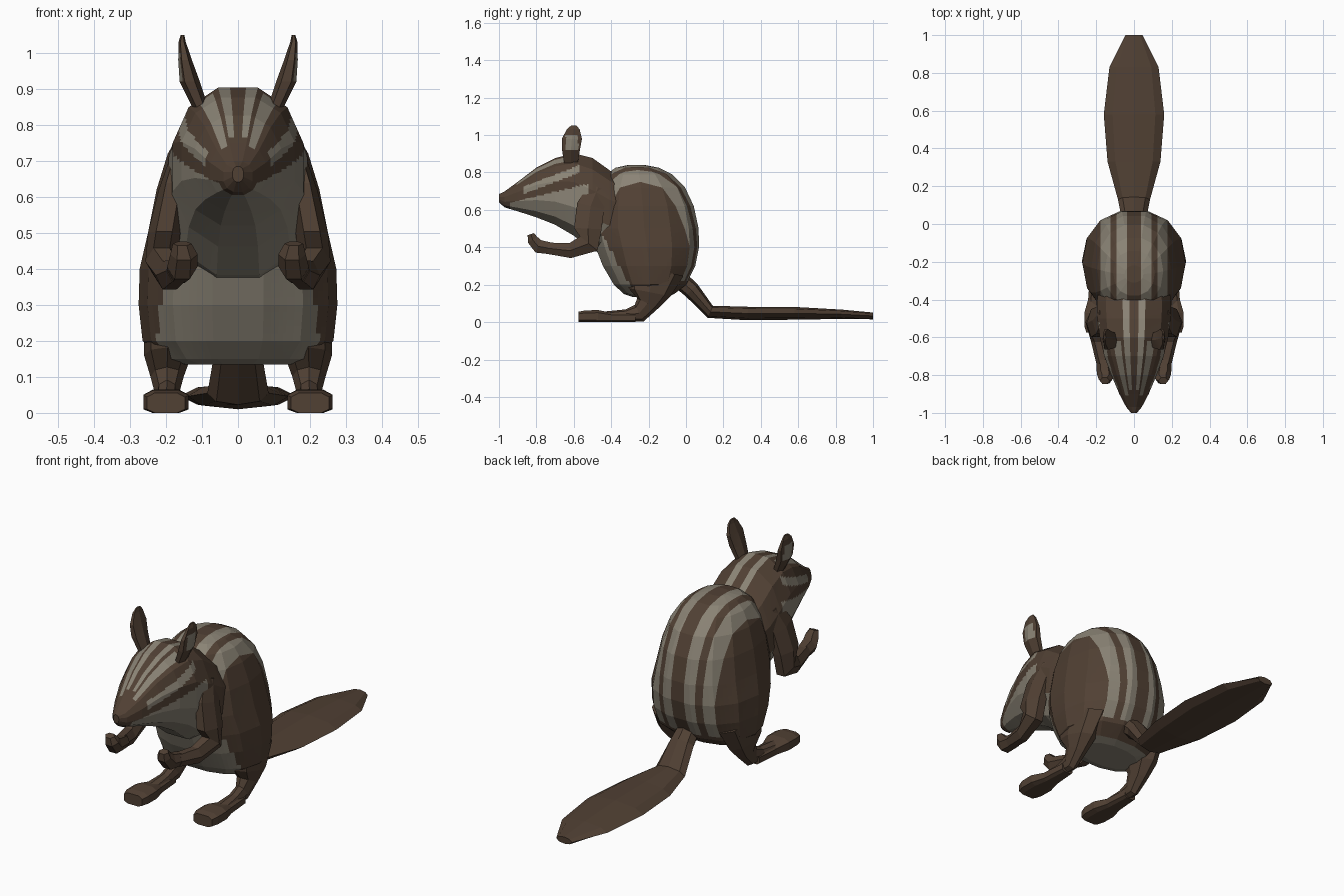
import bpy, bmesh, math
from mathutils import Vector

if "Cube" in bpy.data.objects:
    bpy.data.objects.remove(bpy.data.objects["Cube"])

def mat(name, col):
    m = bpy.data.materials.new(name)
    m.diffuse_color = (*col, 1)
    m.use_nodes = True
    m.node_tree.nodes["Principled BSDF"].inputs["Base Color"].default_value = m.diffuse_color
    return m

BROWN = mat("brown fur", (0.082, 0.052, 0.034))
CREAM = mat("pale fur", (0.255, 0.228, 0.178))

def loft(name, secs, sides, axis=None, cuts=0, rule=None, planes=(), power=1.0, side=1, phase=0.0):
    """Skin rings (x, y, z, half width, half height) along a path; rule picks pale faces."""
    bm = bmesh.new()
    pts = [Vector((s[0] * side, s[1], s[2])) for s in secs]
    rings = []
    for i, s in enumerate(secs):
        t = pts[min(i + 1, len(pts) - 1)] - pts[max(i - 1, 0)]
        t = Vector(axis) if axis else Vector((0, t.y, t.z)).normalized()
        up = t.cross(Vector((1, 0, 0)))
        ring = []
        for k in range(sides):
            a = 2 * math.pi * k / sides + phase
            c, d = math.cos(a), math.sin(a)
            c = math.copysign(abs(c) ** power, c)
            d = math.copysign(abs(d) ** power, d)
            p = pts[i] + Vector((1, 0, 0)) * c * s[3] + up * d * s[4]
            p.z = max(p.z, 0)
            ring.append(bm.verts.new(p))
        rings.append(ring)
    for a, b in zip(rings, rings[1:]):
        for k in range(sides):
            j = (k + 1) % sides
            bm.faces.new((a[k], a[j], b[j], b[k]))
    caps = [bm.faces.new(rings[0]), bm.faces.new(rings[-1])]
    if rule:
        bmesh.ops.poke(bm, faces=caps)
    if cuts:
        bmesh.ops.subdivide_edges(bm, edges=bm.edges[:], cuts=cuts, use_grid_fill=True)
    for x in planes:
        for sx in (x, -x):
            bmesh.ops.bisect_plane(bm, geom=bm.verts[:] + bm.edges[:] + bm.faces[:],
                                   plane_co=(sx, 0, 0), plane_no=(1, 0, 0))
    bmesh.ops.recalc_face_normals(bm, faces=bm.faces[:])
    bm.normal_update()
    if rule:
        for f in bm.faces:
            f.material_index = int(rule(f.calc_center_median(), f.normal))
    me = bpy.data.meshes.new(name)
    bm.to_mesh(me)
    bm.free()
    me.materials.append(BROWN)
    me.materials.append(CREAM)
    ob = bpy.data.objects.new(name, me)
    bpy.context.collection.objects.link(ob)
    return ob

# Body: horizontal rings (z, front y, back y, half width)
body = [(.135, -.29, -.10, .16), (.15, -.335, -.06, .22), (.20, -.39, .005, .265),
        (.30, -.45, .055, .276), (.40, -.49, .076, .273), (.50, -.52, .074, .25),
        (.62, -.51, .048, .226), (.72, -.48, .0, .195), (.79, -.43, -.07, .155),
        (.825, -.38, -.14, .11), (.84, -.31, -.22, .05)]

def body_rule(p, n):
    if p.y < -.25 - .53 * (p.z - .1) or n.z < -.8:
        return p.z < .62                                   # belly and chest
    x, z = abs(p.x), p.z
    return p.y > -.4 and z > .22 and (.037 < x < .092 or .125 < x < .178)

loft("body", [(0, (f + b) / 2, z, w, (b - f) / 2) for z, f, b, w in body], 14,
     axis=(0, 0, 1), cuts=4, rule=body_rule, planes=(.037, .092, .125, .178), power=.9)

# Head and neck: upright rings (y, bottom z, top z, half width)
head = [(-1.0, .640, .685, .016), (-.97, .612, .70, .042), (-.90, .590, .752, .080),
        (-.80, .556, .83, .124), (-.70, .515, .882, .162), (-.60, .455, .91, .187),
        (-.50, .375, .885, .2), (-.41, .35, .82, .202), (-.25, .42, .70, .18)]

def head_width(y):
    for a, b in zip(head, head[1:]):
        if y <= b[0]:
            return a[3] + (b[3] - a[3]) * (y - a[0]) / (b[0] - a[0])
    return head[-1][3]

def head_rule(p, n):
    s = abs(p.x) / head_width(p.y)
    if n.z > .1 and p.z > .7:
        if -.88 < p.y and .1 < s < .29:                    # crown stripes
            return True
        if -.91 < p.y < -.62 and .40 < s < .62:            # brow stripes
            return True
    if s > .6 and -.87 < p.y < -.57:                       # stripe behind the eye
        if abs(p.z - (.708 + .38 * (p.y + .86))) < .02:
            return True
    if -.94 < p.y < -.52 and p.z < .658 + .24 * (p.y + .86):  # cheeks and throat
        return True
    return p.y >= -.53 and n.z < -.3

loft("head", [(0, y, (a + b) / 2, w, (b - a) / 2) for y, a, b, w in head], 12,
     axis=(0, 1, 0), cuts=9, rule=head_rule, power=.9, phase=math.pi / 12)

# Tail: narrow root, then a flat paddle along the ground
loft("tail", [(0, -.06, .25, .05, .05), (0, .03, .17, .065, .045), (0, .13, .055, .085, .035),
              (0, .33, .046, .14, .036), (0, .58, .047, .16, .034),
              (0, .83, .042, .13, .025), (0, 1.0, .033, .045, .018)], 8)

def ear_rule(p, n):
    return abs(n.x) > .4 and p.x * n.x > 0 and .915 < p.z < 1.0 and abs(p.y + .61) < .034

for side, tag in ((1, "left"), (-1, "right")):
    # Ears lean outwards, pale on the outer face
    loft("ear_" + tag, [(.105, -.615, .85, .022, .042), (.134, -.615, .92, .028, .055),
                        (.147, -.61, .98, .019, .062), (.155, -.603, 1.03, .010, .04),
                        (.154, -.60, 1.05, .005, .018)], 6,
         axis=(0, 0, 1), cuts=4, rule=ear_rule, side=side)
    # Arms: shoulder, elbow, forearm and raised paw
    loft("arm_" + tag, [(.155, -.47, .72, .03, .06), (.18, -.51, .62, .04, .085),
                        (.205, -.525, .50, .045, .085), (.212, -.52, .42, .045, .07),
                        (.19, -.62, .382, .038, .046), (.165, -.74, .395, .034, .035)], 6, side=side)
    loft("paw_" + tag, [(.165, -.70, .39, .034, .034), (.155, -.79, .405, .042, .042),
                        (.15, -.82, .44, .038, .034), (.155, -.83, .47, .026, .02)], 6, side=side)
    # Hind legs: thighs blending into the body, tapering to the heels
    loft("leg_" + tag, [(.185, -.17, .28, .075, .16), (.195, -.195, .16, .066, .115),
                        (.197, -.205, .10, .046, .062), (.197, -.25, .048, .032, .05),
                        (.198, -.32, .036, .032, .032), (.2, -.44, .028, .045, .028)], 8, side=side)
    # Long flat feet
    loft("foot_" + tag, [(.2, -.27, .024, .034, .026), (.2, -.40, .024, .045, .027),
                         (.2, -.47, .03, .066, .036), (.2, -.54, .03, .066, .034),
                         (.2, -.575, .027, .055, .03)], 8,
         axis=(0, 1, 0), side=side, power=.6, phase=math.pi / 8)
